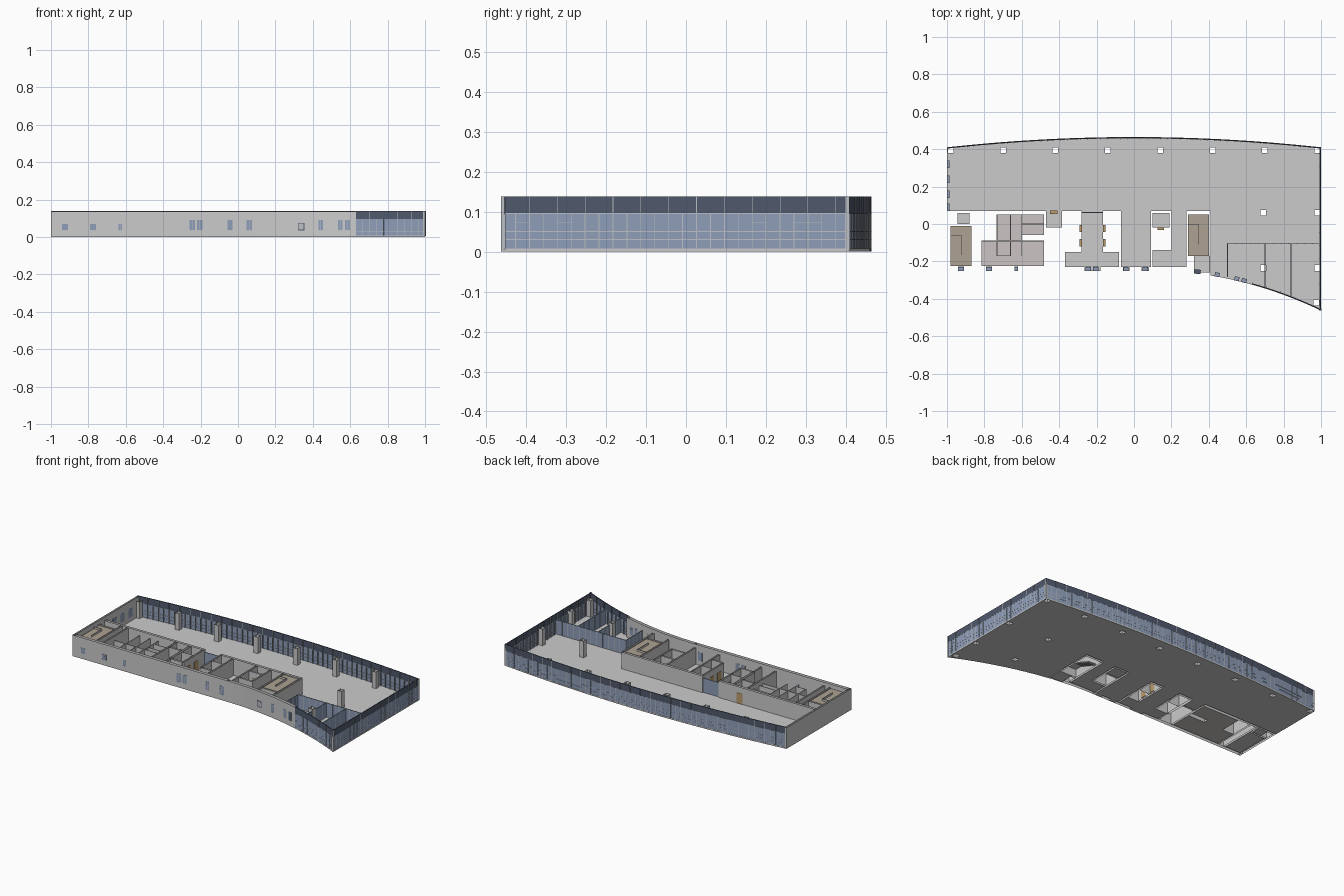
import bpy
from mathutils import Vector

if "Cube" in bpy.data.objects:
    bpy.data.objects.remove(bpy.data.objects["Cube"])

TOP, CORE, SLAB = 0.136, 0.115, 0.008


def material(name, r, g, b):
    m = bpy.data.materials.new(name)
    m.diffuse_color = (r, g, b, 1)
    m.use_nodes = True
    m.node_tree.nodes["Principled BSDF"].inputs["Base Color"].default_value = m.diffuse_color
    return m


GLASS = material("blue_glass", 0.27, 0.34, 0.48)
DARK = material("dark_spandrel", 0.08, 0.10, 0.15)
FRAME = material("light_frame", 0.50, 0.52, 0.55)
TAN = material("tan_finish", 0.42, 0.36, 0.29)
DOOR = material("door_wood", 0.50, 0.33, 0.15)
TILE = material("pale_tile", 0.60, 0.56, 0.55)


def prisms(name, items, mat=None, caps=True):
    """One object from vertical prisms: (outline, z0, z1)."""
    verts, faces = [], []
    for poly, z0, z1 in items:
        area = sum(a[0] * b[1] - b[0] * a[1] for a, b in zip(poly, poly[1:] + poly[:1]))
        if area < 0:
            poly = poly[::-1]
        n, o = len(poly), len(verts)
        verts += [(p[0], p[1], z0) for p in poly] + [(p[0], p[1], z1) for p in poly]
        for i in range(n):
            j = (i + 1) % n
            faces.append((o + i, o + j, o + n + j, o + n + i))
        if caps:
            faces.append(tuple(o + i for i in reversed(range(n))))
            faces.append(tuple(o + n + i for i in range(n)))
    me = bpy.data.meshes.new(name)
    me.from_pydata(verts, [], faces)
    ob = bpy.data.objects.new(name, me)
    bpy.context.collection.objects.link(ob)
    if mat:
        me.materials.append(mat)
    return ob


def rect(x0, y0, x1, y1):
    return [(x0, y0), (x1, y0), (x1, y1), (x0, y1)]


def tangents(pts):
    v = [Vector(p) for p in pts]
    return [(v[min(i + 1, len(v) - 1)] - v[max(i - 1, 0)]).normalized() for i in range(len(v))]


def band(pts, a, b):
    """Outline of a strip between offsets a and b to the left of a path."""
    t = tangents(pts)
    side = lambda d: [(p[0] - u.y * d, p[1] + u.x * d) for p, u in zip(pts, t)]
    return side(a) + side(b)[::-1]


def posts(pts, w, a, b):
    out = []
    for p, u in zip(pts, tangents(pts)):
        n = Vector((-u.y, u.x))
        c = Vector(p)
        out.append([tuple(c + u * s * w / 2 + n * d) for s, d in ((-1, a), (1, a), (1, b), (-1, b))])
    return out


def front_y(x):
    return -0.25 - 0.213 * max(0, (x - 0.1) / 0.9) ** 2


def front(x0, x1, n):
    return [(x0 + (x1 - x0) * i / n, front_y(x0 + (x1 - x0) * i / n)) for i in range(n + 1)]


def line(x0, y0, x1, y1, n):
    return [(x0 + (x1 - x0) * i / n, y0 + (y1 - y0) * i / n) for i in range(n + 1)]


# Outer edges, run counter-clockwise so that inside is on the left
back = [(x, 0.41 + 0.055 * (1 - x * x)) for x, _ in line(1, 0, -1, 0, 56)]
right = line(1, -0.462, 1, 0.41, 25)
front_glass = front(0.63, 1, 10)

# Open-plan floor slab with holes for the hollow columns
spots = [(-0.98 + 0.28 * i, 0.395) for i in range(8)]
spots += [(0.69, 0.06), (0.98, 0.06), (0.69, -0.235), (0.98, -0.235), (0.975, -0.42)]
H = 0.015
col = [rect(x - H, y - H, x + H, y + H) for x, y in spots]
floor = prisms("main_floor", [(back + [(-1, 0.07), (0.41, 0.07)] + front(0.41, 1, 16), 0, SLAB)])
cutter = prisms("column_hole_cutter", [(c, -0.02, 0.05) for c in col])
cutter.hide_render = True
cutter.hide_set(True)
cut = floor.modifiers.new("holes", "BOOLEAN")
cut.object, cut.operation, cut.solver = cutter, "DIFFERENCE", "EXACT"
prisms("columns", [(c, 0, CORE) for c in col], caps=False)

# Curtain walls: glass, spandrel, mullions and rails
for label, pts in (("back", back), ("right", right), ("front", front_glass)):
    prisms(label + "_glass", [(band(pts, 0.001, 0.005), 0.006, 0.095)], GLASS)
    prisms(label + "_spandrel", [(band(pts, 0.001, 0.006), 0.095, 0.138)], DARK)
    bars = [(p, 0.006, 0.095) for p in posts(pts, 0.002, 0, 0.012)]
    bars += [(p, 0.095, 0.138) for p in posts(pts, 0.0015, 0, 0.010)[::2]]
    rails = [(band(pts, 0.0003, 0.007), z, z + 0.0015) for z in (0.006, 0.03, 0.05, 0.095)]
    if label == "right":
        rails += [(band(pts[a:b], 0.0003, 0.007), 0.072, 0.0735) for a, b in ((1, 3), (4, 6), (18, 20), (21, 24))]
    prisms(label + "_mullions", bars + rails, FRAME)

# Solid outer walls, open at the top like the source
left = line(-1, 0.41, -1, -0.25, 1)
prisms("front_wall", [(band(front(-1, 0.1, 1), 0, 0.02), 0, TOP),
                      (band(front(0.1, 0.63, 14), 0, 0.02), 0, TOP)], caps=False)
prisms("left_wall", [(band(left, 0, 0.012), 0, TOP)], caps=False)

# Windows in the solid walls
panes, trims = [], []
for x0, x1, top in ((-0.94, -0.91, 0.07), (-0.79, -0.76, 0.07), (-0.64, -0.62, 0.07),
                    (-0.26, -0.23, 0.09), (-0.22, -0.19, 0.09), (-0.055, -0.03, 0.09),
                    (0.045, 0.075, 0.09), (0.43, 0.455, 0.09), (0.535, 0.56, 0.09), (0.573, 0.6, 0.09)):
    p = front(x0, x1, 2)
    panes.append((band(p, -0.001, 0.021), 0.035, top))
    trims += [(band(p, -0.0015, 0.0215), z, z + 0.0015) for z in (0.035, 0.055 if top < 0.08 else 0.072)]
    trims += [(q, 0.035, top) for q in posts([p[1], p[2]], 0.0015, -0.0015, 0.0215)[:1]]
for y in (0.34, 0.26, 0.18, 0.11):
    panes.append((band([(-1, y), (-1, y - 0.04)], 0, 0.013), 0.035, 0.09))
prisms("wall_windows", panes, GLASS)
prisms("window_bars", trims, FRAME)
exit_path = front(0.32, 0.355, 1)
prisms("exit_frame", [(band(exit_path, -0.001, 0.021), 0.035, 0.076)], DARK)
prisms("exit_pane", [(band(front(0.325, 0.35, 1), -0.002, 0.022), 0.04, 0.071)], FRAME)

# Core room floors, leaving lift shafts and ducts open
rooms = [(-0.945, 0, -0.88, 0.06), (-0.47, -0.02, -0.385, 0.07), (-0.28, -0.15, -0.165, 0.07),
         (-0.37, -0.23, -0.08, -0.15), (-0.265, -0.25, -0.18, -0.23), (-0.07, -0.23, 0.09, 0.07),
         (-0.06, -0.25, -0.025, -0.23), (0.04, -0.25, 0.08, -0.23), (0.1, -0.02, 0.19, 0.06),
         (0.2, -0.14, 0.28, 0.07), (0.1, -0.23, 0.28, -0.14), (0.32, -0.26, 0.405, -0.17),
         (-0.98, -0.225, -0.87, -0.01)]
prisms("core_floors", [(rect(*r), 0, SLAB) for r in rooms])
tiles = [(-0.735, -0.055, -0.48, 0.05), (-0.735, -0.09, -0.6, -0.055), (-0.815, -0.225, -0.48, -0.09)]
prisms("washroom_floors", [(rect(*r), 0, SLAB + 0.002) for r in tiles], TILE)

# Core walls, hollow between their faces
walls = [(-0.988, 0.055, -0.28, 0.07), (-0.165, 0.055, 0.41, 0.07), (0.4, -0.265, 0.412, 0.055),
         (-0.87, -0.23, -0.86, 0.055), (-0.825, -0.23, -0.815, 0.055), (-0.48, -0.23, -0.47, 0.055),
         (-0.385, -0.15, -0.37, 0.055), (-0.38, -0.23, -0.37, -0.15),
         (-0.29, -0.15, -0.28, 0.055), (-0.165, -0.15, -0.155, 0.055),
         (-0.37, -0.155, -0.29, -0.145), (-0.155, -0.155, -0.08, -0.145),
         (-0.37, -0.046, -0.29, -0.04), (-0.155, -0.046, -0.08, -0.04),
         (-0.08, -0.23, -0.07, 0.055), (0.09, -0.23, 0.1, 0.055), (0.19, -0.14, 0.2, 0.055),
         (0.28, -0.23, 0.29, 0.055), (0.1, -0.03, 0.19, -0.02), (0.1, -0.14, 0.19, -0.13),
         (-0.47, -0.03, -0.385, -0.02), (0.29, -0.18, 0.4, -0.17), (-0.988, -0.01, -0.87, 0)]
prisms("core_walls", [(rect(*w), 0, CORE) for w in walls], caps=False)
stalls = [(-0.815, -0.094, -0.6, -0.089), (-0.602, -0.17, -0.598, 0.05), (-0.662, -0.17, -0.658, 0.05),
          (-0.735, -0.172, -0.66, -0.168), (-0.602, -0.06, -0.48, -0.055), (-0.735, -0.17, -0.73, 0.05),
          (-0.6, -0.094, -0.48, -0.089), (-0.602, -0.002, -0.48, 0.002)]
prisms("washroom_partitions", [(rect(*w), 0, 0.09) for w in stalls])

# Lift doors and service doors
doors = [rect(x - 0.007, y - 0.019, x + 0.007, y + 0.019) for x in (-0.285, -0.16) for y in (-0.025, -0.1)]
doors += [rect(0.125, -0.032, 0.16, -0.018), rect(-0.45, 0.053, -0.41, 0.072)]
prisms("core_doors", [(d, SLAB, 0.075) for d in doors], DOOR)
prisms("lobby_glass_door", [(rect(-0.28, 0.06, -0.165, 0.064), SLAB, 0.1)], GLASS)

# Stairs: two flights, a half landing and a flat upper deck with a rail
for label, x0, x1, y0, y1 in (("left", -0.98, -0.87, -0.225, -0.01), ("right", 0.29, 0.4, -0.17, 0.05)):
    mid, n, run = (x0 + x1) / 2, 9, y1 - y0 - 0.09
    steps = []
    for i in range(n):
        a, b = y1 - 0.045 - run * i / n, y1 - 0.045 - run * (i + 1) / n
        z = SLAB + 0.0055 * (i + 1)
        steps.append((rect(x0, b, mid - 0.003, a), z - 0.006, z))
        z = 0.108 - 0.005 * (i + 1)
        steps.append((rect(mid + 0.003, b, x1, a), z - 0.006, z))
    steps.append((rect(x0, y0, x1, y0 + 0.045), 0.053, 0.059))
    prisms(label + "_stair", steps)
    prisms(label + "_stair_deck", [(rect(x0, y0, x1, y1), 0.105, 0.11)], TAN)
    prisms(label + "_stair_rail", [(rect(mid, y0 + 0.06, mid + 0.002, y1 - 0.05), 0.11, 0.122),
                                   (rect(x0, y1 - 0.052, mid, y1 - 0.05), 0.11, 0.122)])

# Glazed meeting rooms at the front right
runs = [line(0.5, -0.105, 0.993, -0.105, 12)]
runs += [line(x, front_y(x) + 0.01, x, -0.105, 5) for x in (0.5, 0.7, 0.84)]
prisms("meeting_room_glass", [(band(r, -0.002, 0.002), SLAB, 0.1) for r in runs], GLASS)
prisms("meeting_room_frames", [(p, SLAB, 0.102) for r in runs for p in posts(r, 0.003, -0.003, 0.003)], FRAME)
